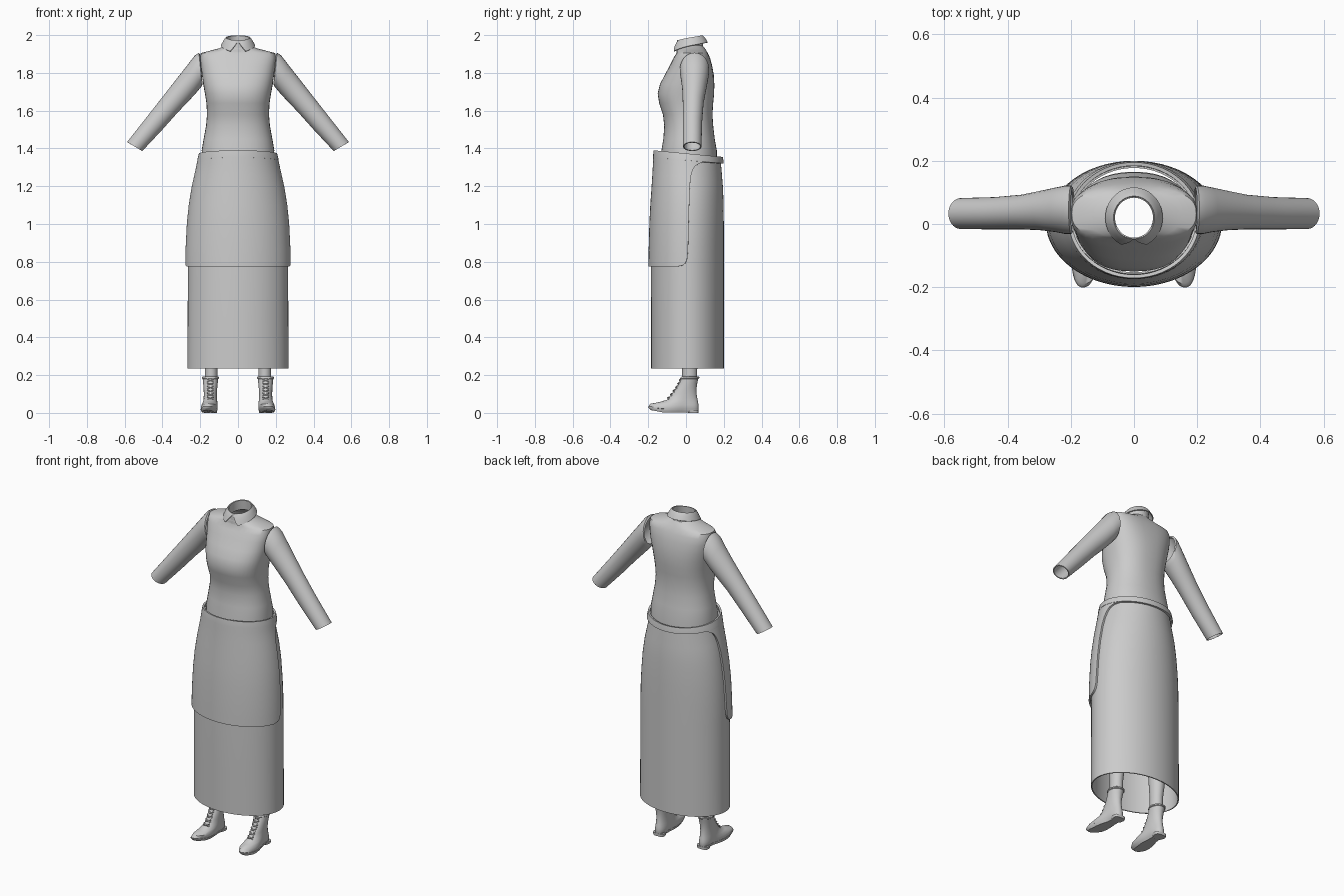
import bpy, bmesh
from math import sin, cos, pi, acos, radians
from mathutils import Vector

if "Cube" in bpy.data.objects:
    bpy.data.objects.remove(bpy.data.objects["Cube"])

grey = bpy.data.materials.new("plain_grey")
grey.use_nodes = True
grey.diffuse_color = (0.6, 0.6, 0.6, 1)
grey.node_tree.nodes["Principled BSDF"].inputs["Base Color"].default_value = (0.6, 0.6, 0.6, 1)


def loft(name, rings, closed=True, caps=False, thick=0.0, offset=-1, angle=40):
    """Skin a list of equal-length point rows, optionally thickened."""
    bm = bmesh.new()
    rows = [[bm.verts.new(p) for p in ring] for ring in rings]
    n = len(rows[0])
    for r0, r1 in zip(rows, rows[1:]):
        for i in range(n if closed else n - 1):
            j = (i + 1) % n
            bm.faces.new((r0[i], r0[j], r1[j], r1[i]))
    if caps:
        bm.faces.new(rows[0])
        bm.faces.new(rows[-1])
        bmesh.ops.recalc_face_normals(bm, faces=bm.faces)
    me = bpy.data.meshes.new(name)
    bm.to_mesh(me)
    bm.free()
    ob = bpy.data.objects.new(name, me)
    bpy.context.collection.objects.link(ob)
    me.materials.append(grey)
    bpy.ops.object.select_all(action='DESELECT')
    ob.select_set(True)
    bpy.context.view_layer.objects.active = ob
    if thick:
        mod = ob.modifiers.new("cloth", 'SOLIDIFY')
        mod.thickness, mod.offset = thick, offset
        bpy.ops.object.modifier_apply(modifier=mod.name)
    bpy.ops.object.shade_smooth_by_angle(angle=radians(angle))
    return ob


def lerp_table(table, z):
    """Interpolate the rows of a profile table at height z."""
    for a, b in zip(table, table[1:]):
        if z <= b[0]:
            t = max(0, (z - a[0]) / (b[0] - a[0]))
            return [p + (q - p) * t for p, q in zip(a[1:], b[1:])]
    return table[-1][1:]


def oval(z, hw, yf, yb, power=2.0, cx=0.0, n=40):
    """Horizontal superellipse between a front and a back y."""
    pts = []
    for i in range(n):
        a = 2 * pi * i / n
        s, c = sin(a), -cos(a)
        x = abs(s) ** (2 / power) * (1 if s > 0 else -1)
        y = abs(c) ** (2 / power) * (1 if c > 0 else -1)
        pts.append((cx + hw * x, (yf + yb) / 2 + (yb - yf) / 2 * y, z))
    return pts


# Blouse body: height, half width, front, back, squareness
body = [(1.28, .19, -.135, .165, 2.2), (1.39, .192, -.13, .163, 2.2), (1.45, .182, -.12, .152, 2.2),
        (1.52, .169, -.115, .144, 2.2), (1.58, .164, -.122, .14, 2.3), (1.64, .167, -.142, .144, 2.4),
        (1.69, .175, -.15, .149, 2.4), (1.74, .184, -.138, .15, 2.4), (1.79, .191, -.112, .147, 2.5),
        (1.84, .197, -.085, .138, 2.6), (1.88, .2, -.066, .127, 2.7), (1.905, .197, -.05, .115, 2.6),
        (1.917, .15, -.05, .108, 2.2), (1.93, .1, -.05, .1, 2), (1.945, .07, -.045, .088, 2)]
loft("blouse_body", [oval(*row) for row in body])

# Sleeves: top x, top z, bottom x, bottom z, centre y, half depth
sleeve = [(.2, 1.895, .188, 1.74, .045, .07), (.207, 1.907, .19, 1.732, .045, .077),
          (.228, 1.893, .203, 1.716, .045, .077), (.265, 1.845, .225, 1.69, .045, .071),
          (.32, 1.775, .262, 1.65, .043, .063), (.39, 1.685, .315, 1.595, .038, .055),
          (.48, 1.57, .4, 1.5, .034, .051), (.587, 1.434, .507, 1.386, .033, .049)]
for side, label in ((1, "left"), (-1, "right")):
    rings = []
    for xt, zt, xb, zb, yc, ry in sleeve:
        ring = []
        for i in range(28):
            a = -side * 2 * pi * i / 28
            u = cos(a) / 2
            ring.append((side * ((xt + xb) / 2 + (xt - xb) * u), yc + ry * sin(a),
                         (zt + zb) / 2 + (zt - zb) * u))
        rings.append(ring)
    loft(label + "_sleeve", rings, thick=.006)

# Collar stand and the folded leaves, open at the front
def collar_point(a, r, z, tilt):
    return (r * sin(a), .02 - r * cos(a) * 1.05, z - tilt * cos(a))

turn = [2 * pi * i / 40 for i in range(40)]
loft("collar_stand", [[collar_point(a, r, z, t) for a in turn]
                      for r, z, t in ((.068, 1.925, .015), (.066, 1.95, .015), (.064, 1.985, .012))], thick=.004)
rows = []
for k in range(6):
    t = k / 5
    row = []
    for i in range(41):
        u = -1 + i / 20
        gap = .06 + .42 * t
        a = pi + u * (pi - gap)
        tip = max(0, abs(u) - .55) / .45
        bottom = 1.944 - .018 * cos(a) - .014 * tip ** 2
        top = 1.987 - .012 * cos(a) - .012 * tip ** 3
        row.append(collar_point(a, .065 + .026 * t ** .8, top + (bottom - top) * t, 0))
    rows.append(row)
loft("collar_leaves", rows[::-1], closed=False, thick=.005)

# Skirt profile: height, half width, front, back
skirt = [(.235, .268, -.184, .2), (.78, .265, -.185, .2), (.9, .263, -.183, .2), (1.0, .257, -.18, .2),
         (1.1, .247, -.175, .199), (1.2, .232, -.168, .196), (1.3, .211, -.162, .189), (1.39, .194, -.158, .182)]


def skirt_point(a, z, off):
    hw, yf, yb = lerp_table(skirt, z)
    drop = .035 * (1 - cos(a)) / 2 * min(1, max(0, (z - 1.1) / .28))
    return ((hw + off) * sin(a), (yf + yb) / 2 - ((yb - yf) / 2 + off) * cos(a), z - drop)


full = [2 * pi * i / 56 for i in range(56)]
levels = [.235, .5, .78, .9, 1.0, 1.1, 1.15, 1.2, 1.25, 1.3, 1.34, 1.375]
loft("skirt", [[skirt_point(a, z, 0) for a in full] for z in levels], thick=.006)

# Apron panel with rounded corners: height, y of the side edge
apron_edge = [(.775, -.045), (.781, -.018), (.795, -.002), (.82, .007), (.87, .011), (1.0, .014), (1.1, .017),
              (1.2, .02), (1.26, .025), (1.3, .035), (1.325, .05), (1.343, .075), (1.355, .11)]
rows = []
for z, y in apron_edge:
    hw, yf, yb = lerp_table(skirt, z)
    limit = acos(((yf + yb) / 2 - y) / ((yb - yf) / 2 + .014))
    rows.append([skirt_point(limit * (-1 + i / 18), z, .014) for i in range(37)])
loft("apron_panel", rows, closed=False, thick=.01)
loft("apron_waistband", [[skirt_point(a, z, off) for a in full]
                         for z, off in ((1.352, .0145), (1.37, .0145), (1.39, .013))], thick=.011)

# Boots: height, half width, front, back, sideways toe shift
boot = [(.014, .04, -.196, .064, 2.3), (.024, .045, -.199, .067, 2.3), (.042, .043, -.188, .066, 2.3),
        (.056, .04, -.14, .064, 2.2), (.07, .037, -.1, .061, 2), (.1, .035, -.076, .056, 2),
        (.13, .036, -.054, .056, 2), (.16, .039, -.036, .06, 2), (.19, .042, -.024, .067, 2)]
sole = [(.002, .036, -.185, .06, 2.3), (.015, .044, -.2, .067, 2.3), (.02, .045, -.201, .067, 2.3)]
heel = [(0, .036, .01, .066, 3), (.016, .039, .005, .067, 3)]


def foot_shape(pts, side):
    """Narrow the waist and heel of the foot and turn the toe outward."""
    out = []
    for x, y, z in pts:
        low = max(0, 1 - z / .08)
        x *= 1 - .3 * low * max(0, 1 - abs(y + .01) / .07)
        lift = .016 * low * max(0, (-y - .12) / .08)
        out.append((side * (.146 + x - .1 * min(0, y) * low), y, z + lift))
    return out if side > 0 else out[::-1]


for side, label in ((1, "left"), (-1, "right")):
    for part, table in (("boot", boot), ("boot_sole", sole), ("boot_heel", heel)):
        loft(f"{label}_{part}", [foot_shape(oval(*r), side) for r in table], caps=True)
    # Padded top edge
    rim = [(.18, .041, -.03, .066), (.183, .045, -.031, .07), (.19, .045, -.027, .071), (.193, .04, -.02, .066)]
    loft(label + "_boot_rim", [foot_shape(oval(*r), side) for r in rim])
    # Stocking leg
    leg = [(.17, .034, -.02, .058), (.25, .034, -.02, .06), (.36, .043, -.025, .075), (.5, .052, -.03, .08)]
    loft(label + "_stocking", [[(side * .142 + x * side, y, z) for x, y, z in oval(*r)][::side] for r in leg])
    # Crossed laces climbing the front opening
    for k in range(6):
        z = .078 + .019 * k
        hw, yf, yb = lerp_table([r[:4] for r in boot], z)
        for slant in (1, -1):
            a = Vector((side * .146 - .017, yf + .004, z - slant * .006))
            b = Vector((side * .146 + .017, yf + .004, z + slant * .006))
            path = [a, a.lerp(b, .5) + Vector((0, -.007, 0)), b]
            rings = [[p + Vector((0, .004 * cos(t), .004 * sin(t))) for t in [pi * i / 3 for i in range(6)]]
                     for p in path]
            loft(f"{label}_boot_lace", rings, caps=True)
